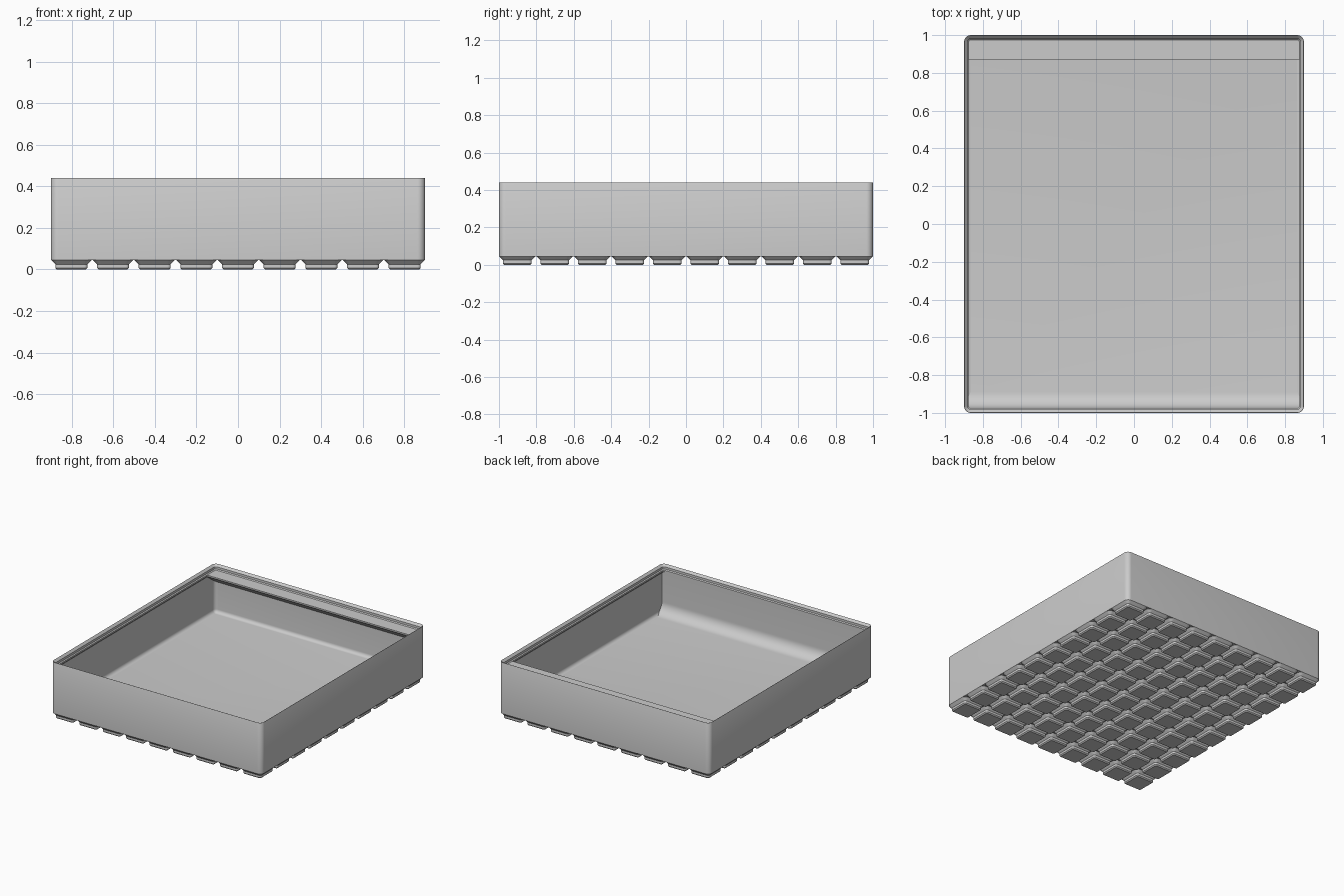
import bpy, bmesh, math

S = 2 / 209.5                      # millimetres to scene units
HX, HY, R = 94.25, 104.75, 3.75    # half sizes and corner radius of the tray
PITCH, FOOT = 21.0, 20.5
NX, NY = 9, 10
RIM, FLOOR, WALL, LIP = 42.0, 7.0, 0.95, 2.6

cube = bpy.data.objects.get("Cube")
if cube:
    bpy.data.objects.remove(cube, do_unlink=True)

grey = bpy.data.materials.new("light grey plastic")
grey.use_nodes = True
colour = (0.6, 0.6, 0.6, 1)
grey.diffuse_color = colour
grey.node_tree.nodes["Principled BSDF"].inputs["Base Color"].default_value = colour


def finish(bm, name, smooth=True):
    bmesh.ops.scale(bm, vec=(S, S, S), verts=bm.verts)
    mesh = bpy.data.meshes.new(name)
    bm.to_mesh(mesh)
    bm.free()
    mesh.materials.append(grey)
    obj = bpy.data.objects.new(name, mesh)
    bpy.context.collection.objects.link(obj)
    if smooth:
        bpy.ops.object.select_all(action='DESELECT')
        obj.select_set(True)
        bpy.context.view_layer.objects.active = obj
        bpy.ops.object.shade_smooth_by_angle(angle=math.radians(30))
    return obj


def rounded_ring(bm, hx, hy, r, z, seg):
    """Rounded rectangle of vertices, counter-clockwise."""
    ring = []
    for k, (sx, sy) in enumerate([(1, 1), (-1, 1), (-1, -1), (1, -1)]):
        for i in range(seg + 1):
            a = math.pi / 2 * (k + i / seg)
            ring.append(bm.verts.new((sx * (hx - r) + r * math.cos(a),
                                      sy * (hy - r) + r * math.sin(a), z)))
    return ring


def loft(hx, hy, r, profile, seg, cap_end):
    """Skin rounded rectangles following (inset, z) steps, first ring capped on request."""
    bm = bmesh.new()
    rings = [rounded_ring(bm, hx - d, hy - d, max(r - d, 0.12), z, seg) for d, z in profile]
    for a, b in zip(rings, rings[1:]):
        for i in range(len(a)):
            j = (i + 1) % len(a)
            bm.faces.new((a[i], a[j], b[j], b[i]))
    bm.faces.new(rings[0][::-1])
    if cap_end:
        bm.faces.new(rings[-1])
    return bm


# Tray shell: outer wall, stacking lip, inner wall, floor fillet and floor
profile = [(0, 4.75), (0, 45.9), (0.12, 46.15), (0.35, 46.1), (1.9, 44.5), (1.9, RIM + 0.7),
           (LIP, RIM), (LIP, RIM - 1.2), (WALL, RIM - 1.2 - LIP + WALL)]
FILLET = 2.8
for i in range(7):
    a = math.pi / 2 * i / 6
    profile.append((WALL + FILLET * (1 - math.cos(a)), FLOOR + FILLET * (1 - math.sin(a))))
finish(loft(HX, HY, R, profile, 8, True), "tray_shell")

# Grid of stepped feet
foot = finish(loft(FOOT / 2, FOOT / 2, R, [(2.95, 0), (2.15, 0.8), (2.15, 2.6), (0, 4.75)],
                   6, False), "base_feet")
foot.location = (-(NX - 1) / 2 * PITCH * S, -(NY - 1) / 2 * PITCH * S, 0)
for axis, count in ((0, NX), (1, NY)):
    mod = foot.modifiers.new("grid", 'ARRAY')
    mod.count = count
    mod.use_relative_offset = False
    mod.use_constant_offset = True
    step = [0, 0, 0]
    step[axis] = PITCH * S
    mod.constant_offset_displace = step


def half_width(y):
    """Half width that ends inside the wall, following its rounded corners."""
    over = max(abs(y) - (HY - R), 0)
    return HX - R + math.sqrt(3.3 ** 2 - over ** 2)


def cross_bar(name, points):
    """Solid running from side wall to side wall with a (y, z) section."""
    bm = bmesh.new()
    ends = [[bm.verts.new((s * half_width(y), y, z)) for y, z in points] for s in (-1, 1)]
    left, right = ends
    for i in range(len(points)):
        j = (i + 1) % len(points)
        bm.faces.new((left[i], left[j], right[j], right[i]))
    bm.faces.new(left)
    bm.faces.new(right[::-1])
    bmesh.ops.recalc_face_normals(bm, faces=bm.faces)
    return finish(bm, name)


# Curved scoop along the front wall
SCOOP = 9.0
front = -(HY - LIP)
section = [(front - 1.8, FLOOR - 0.5), (front - 1.8, RIM - 1.2), (front, RIM - 1.2)]
for i in range(13):
    a = math.pi / 2 * i / 12
    section.append((front + SCOOP * (1 - math.cos(a)), FLOOR + SCOOP * (1 - math.sin(a))))
section.append((front + SCOOP, FLOOR - 0.5))
cross_bar("front_scoop", section)

# Label shelf along the back wall with a sloped underside
TIP, BACK, EDGE = 91.3, HY - WALL + 0.2, 1.2
slope = math.tan(math.radians(36))
steps = [TIP, HY - R, HY - R + 1.5, HY - R + 2.4, BACK]
section = [(y, RIM) for y in steps]
section += [(y, RIM - EDGE - (y - TIP) * slope) for y in reversed(steps)]
cross_bar("label_shelf", section)
